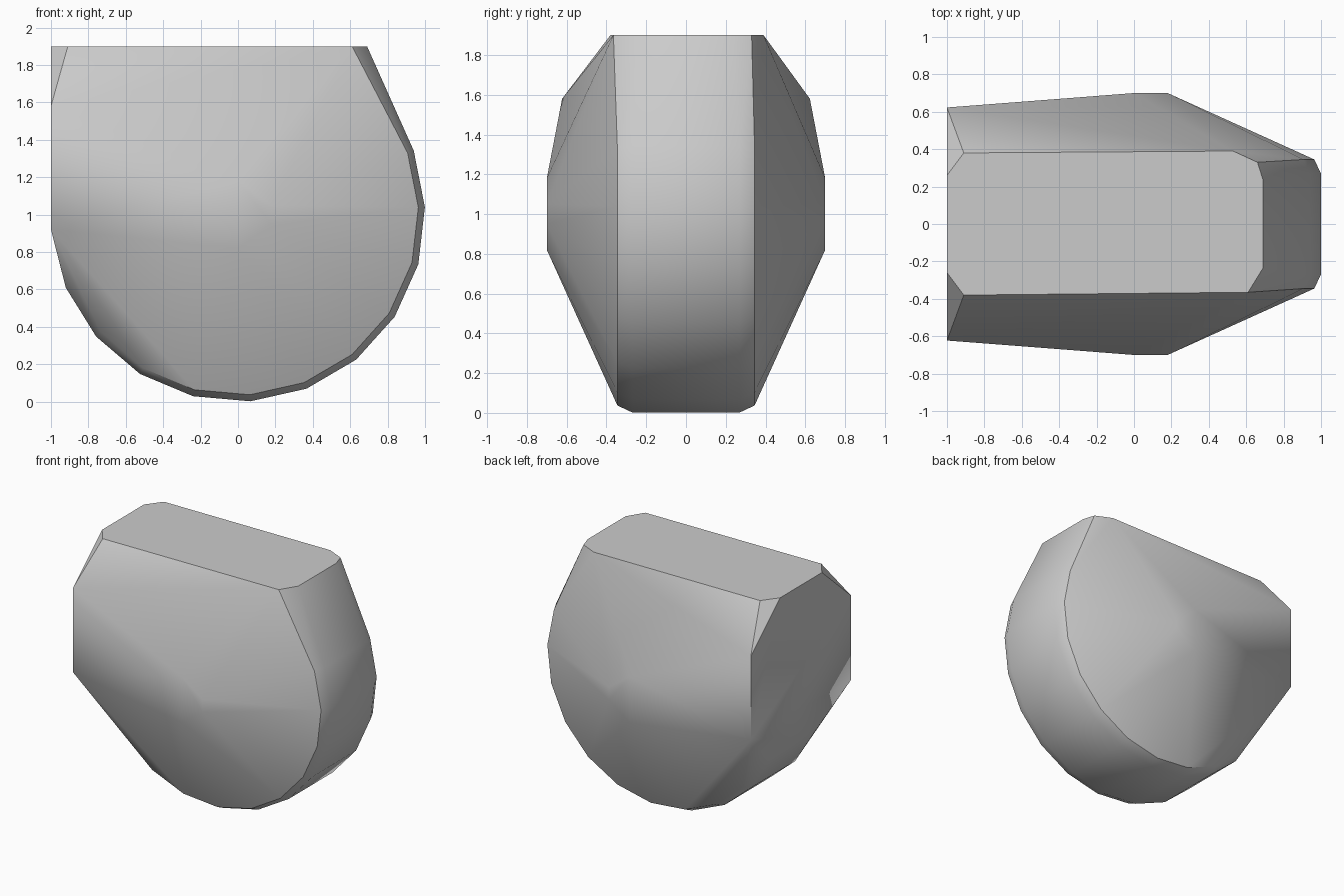
import bpy, bmesh
from math import sin, cos, radians

if "Cube" in bpy.data.objects:
    bpy.data.objects.remove(bpy.data.objects["Cube"], do_unlink=True)

# Plain grey material
grey = bpy.data.materials.new("light_grey")
grey.use_nodes = True
colour = (0.6, 0.6, 0.6, 1)
grey.diffuse_color = colour
grey.node_tree.nodes["Principled BSDF"].inputs["Base Color"].default_value = colour

# Corner points of one half, as x, depth, z
half = [
    # bulging plateau on the broad side
    (0, 0.7, 0.82), (0.18, 0.7, 0.95), (0.18, 0.7, 1.05), (0, 0.7, 1.18),
    # flat end
    (-1, 0.623, 0.92), (-1, 0.623, 1.58), (-1, 0.26, 1.9),
    # flat top outline
    (-0.91, 0.38, 1.9), (0.69, 0.235, 1.9),
]

# Round rim with a narrow bevel
steps = 10
for i in range(steps + 1):
    a = radians(20 - 177 * i / steps)
    for radius, depth in ((1, 0.27), (0.965, 0.345)):
        half.append((radius * cos(a), depth, 1 + radius * sin(a)))

# Mirror the half and wrap it in a convex skin
bm = bmesh.new()
for side in (-1, 1):
    for x, depth, z in half:
        bm.verts.new((x, side * depth, z))
# Top corners differ a little from front to back
for x, y in ((0.61, -0.365), (0.53, 0.39), (0.66, 0.33)):
    bm.verts.new((x, y, 1.9))
hull = bmesh.ops.convex_hull(bm, input=bm.verts)
loose = [v for v in bm.verts if not v.link_faces]
bmesh.ops.delete(bm, geom=loose, context="VERTS")
bmesh.ops.dissolve_limit(bm, angle_limit=radians(0.5), verts=bm.verts, edges=bm.edges)
bmesh.ops.recalc_face_normals(bm, faces=bm.faces)

mesh = bpy.data.meshes.new("rounded_block")
bm.to_mesh(mesh)
bm.free()
mesh.materials.append(grey)
block = bpy.data.objects.new("rounded_block", mesh)
bpy.context.collection.objects.link(block)

# Smooth the curves and keep the flat cuts crisp
bpy.ops.object.select_all(action="DESELECT")
block.select_set(True)
bpy.context.view_layer.objects.active = block
bpy.ops.object.shade_smooth_by_angle(angle=radians(32))
